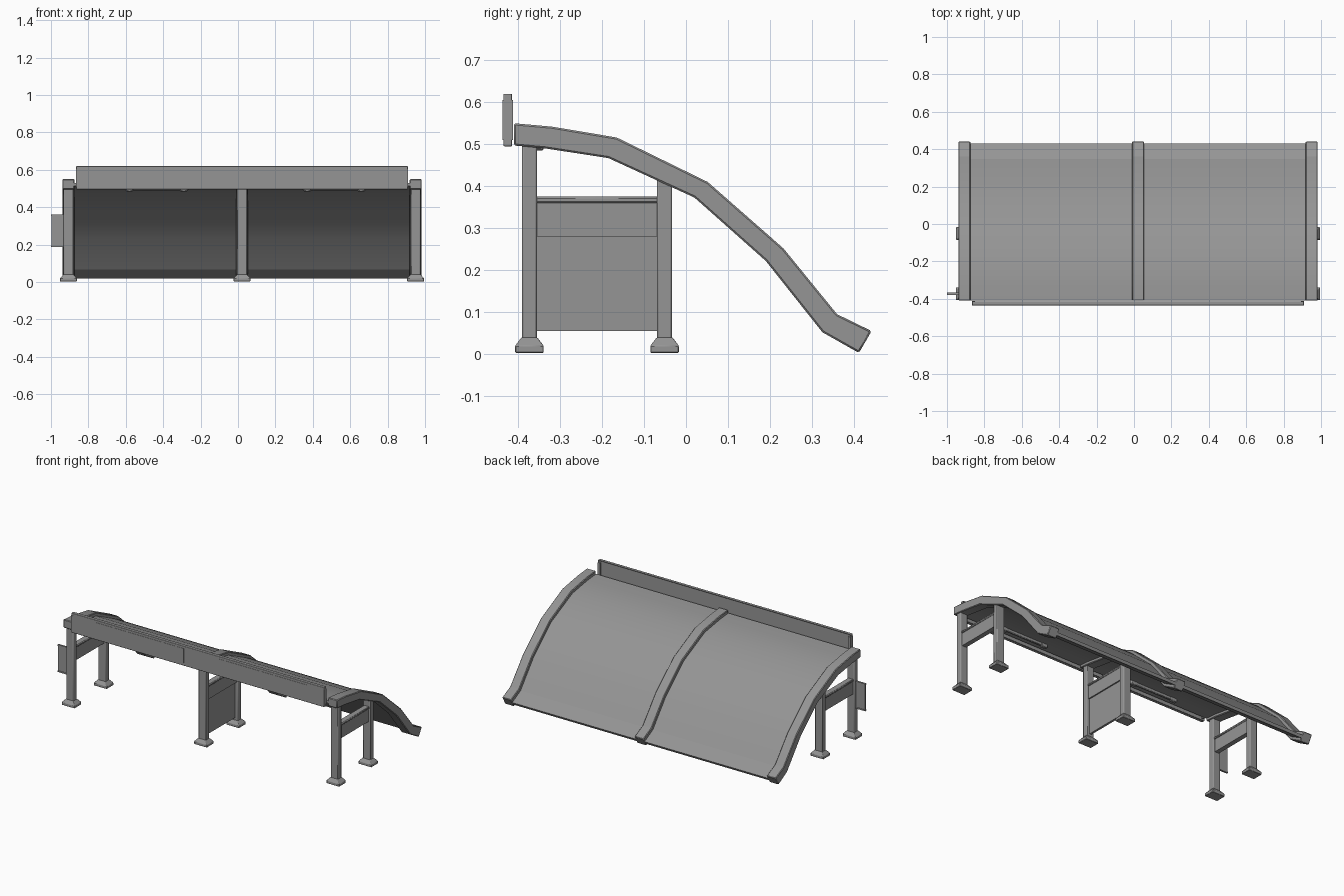
import bpy, bmesh

cube = bpy.data.objects.get("Cube")
if cube:
    bpy.data.objects.remove(cube, do_unlink=True)

grey = bpy.data.materials.new("painted grey metal")
grey.use_nodes = True
colour = (0.3, 0.3, 0.3, 1)
grey.diffuse_color = colour
grey.node_tree.nodes["Principled BSDF"].inputs["Base Color"].default_value = colour


def finish(name, bm, bevel=0.0, segments=1, angle=30):
    bmesh.ops.recalc_face_normals(bm, faces=bm.faces[:])
    mesh = bpy.data.meshes.new(name)
    bm.to_mesh(mesh)
    bm.free()
    mesh.materials.append(grey)
    ob = bpy.data.objects.new(name, mesh)
    bpy.context.collection.objects.link(ob)
    if bevel:
        mod = ob.modifiers.new("edges", "BEVEL")
        mod.width, mod.segments = bevel, segments
    bpy.ops.object.select_all(action="DESELECT")
    ob.select_set(True)
    bpy.context.view_layer.objects.active = ob
    bpy.ops.object.shade_smooth_by_angle(angle=angle * 3.14159 / 180)
    return ob


def add_box(bm, x, y, z):
    """Box from (low, high) pairs on each axis."""
    verts = bmesh.ops.create_cube(bm, size=1)["verts"]
    for v in verts:
        v.co = [(a + b) / 2 + c * (b - a) for (a, b), c in zip((x, y, z), v.co)]
    return verts


def box(name, x, y, z, bevel=0.0, segments=1):
    bm = bmesh.new()
    add_box(bm, x, y, z)
    return finish(name, bm, bevel, segments)


def extrude_profile(name, points, x0, x1, bevel=0.0, angle=30):
    """Closed y-z outline extruded along x."""
    bm = bmesh.new()
    face = bm.faces.new([bm.verts.new((x0, y, z)) for y, z in points])
    new = bmesh.ops.extrude_face_region(bm, geom=[face])["geom"]
    bmesh.ops.translate(bm, vec=(x1 - x0, 0, 0),
                        verts=[g for g in new if isinstance(g, bmesh.types.BMVert)])
    return finish(name, bm, bevel, angle=angle)


# Arched outline shared by the ribs and the roof sheet
TOP = [(-.41, .55), (-.32, .542), (-.165, .516), (.052, .41),
       (.232, .252), (.36, .095), (.442, .055)]
LOW = [(-.41, .497), (-.335, .49), (-.185, .467), (.02, .373),
       (.19, .222), (.325, .052), (.412, .003)]


def between(t):
    return [(a + (c - a) * t, b + (d - b) * t) for (a, b), (c, d) in zip(LOW, TOP)]


MID, SIDE = .0215, .928
FRAMES = {"right": MID - SIDE, "middle": MID, "left": MID + SIDE}
POSTS = {"front": (-.373, .51), "back": (-.051, .42)}

for side, x in FRAMES.items():
    extrude_profile(side + "_rib", TOP + LOW[::-1], x - .032, x + .032, .004, 20)
    for place, (y, top) in POSTS.items():
        box(f"{side}_{place}_post", (x - .026, x + .026), (y - .018, y + .018),
            (.03, top), .005, 2)
        # Foot: flat pad with a tapered collar
        bm = bmesh.new()
        add_box(bm, (x - .045, x + .045), (y - .034, y + .034), (.003, .02))
        lid = max(bm.faces, key=lambda f: f.calc_center_median().z)
        new = bmesh.ops.extrude_face_region(bm, geom=[lid])["geom"]
        for v in [g for g in new if isinstance(g, bmesh.types.BMVert)]:
            v.co.x = x + (v.co.x - x) * .6
            v.co.y = y + (v.co.y - y) * .55
            v.co.z = .04
        bmesh.ops.delete(bm, geom=[lid], context="FACES_ONLY")
        finish(f"{side}_{place}_foot", bm, .002)
    # Rail between the posts, with a thinner cap
    box(side + "_rail", (x - .015, x + .015), (-.36, -.064), (.28, .36))
    box(side + "_rail_cap", (x - .02, x + .02), (-.36, -.064), (.36, .375), .004)

box("middle_divider_panel", (MID - .007, MID + .007), (-.36, -.064), (.055, .3))

# Roof sheet set below the tops of the ribs
upper, lower = between(.62), between(.32)
extrude_profile("roof_sheet", upper + lower[::-1], MID - SIDE, MID + SIDE, angle=22)

# Front fascia board with hollow back and two shallow panels
bm = bmesh.new()
add_box(bm, (-.865, .908), (-.435, -.413), (.495, .62))
back = max(bm.faces, key=lambda f: f.calc_center_median().y)
bmesh.ops.inset_individual(bm, faces=[back], thickness=.009, depth=-.008)
finish("fascia_board", bm, .003, 2)
for side, x in (("right", -.69), ("left", .17)):
    box(side + "_fascia_panel", (x, x + .615), (-.4365, -.43), (.515, .605))
for side, x in (("right", -.865), ("left", .892)):
    box(side + "_fascia_strap", (x, x + .016), (-.4365, -.4115), (.51, .605))

# Lamps under the front of the roof
for side, x in (("right", -.435), ("left", .515)):
    bm = bmesh.new()
    add_box(bm, (x - .17, x + .17), (-.357, -.343), (.49, .512))
    for end in (-.145, .145):
        add_box(bm, (x + end - .02, x + end + .02), (-.36, -.34), (.485, .512))
    finish(side + "_lamp", bm, .003)

# Small sign plate on the outer right front post
box("sign_plate", (-.998, -.925), (-.376, -.37), (.192, .36))
for name, z in (("upper", .357), ("lower", .192)):
    box(f"sign_{name}_bar", (-1, -.925), (-.379, -.367), (z - .004, z + .004))
